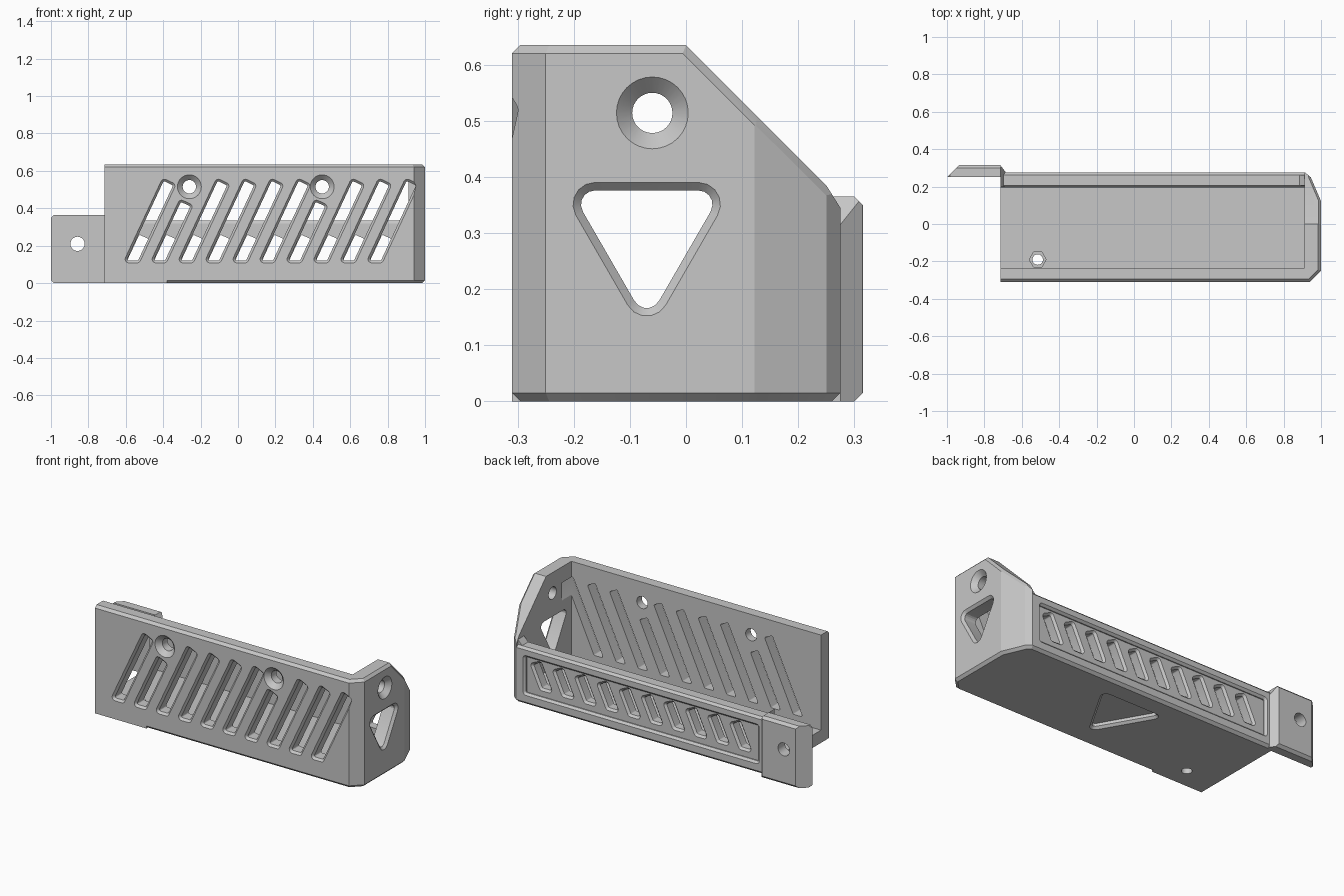
import bpy
import bmesh
from math import cos, sin, tan, pi, radians
from mathutils import Matrix, Vector

cube = bpy.data.objects.get("Cube")
if cube:
    bpy.data.objects.remove(cube, do_unlink=True)

grey = bpy.data.materials.new("plain grey")
grey.use_nodes = True
GREY = (0.57, 0.57, 0.57, 1)
grey.diffuse_color = GREY
grey.node_tree.nodes["Principled BSDF"].inputs["Base Color"].default_value = GREY

LEFT, FRONT, BACK, TOP = -0.715, -0.31, 0.275, 0.635
EDGE = 0.015
LIP = 0.335


def inset(poly, d):
    """Move every side of a counter-clockwise outline inward by d."""
    pts = [Vector(p) for p in poly]
    out = []
    for i, p in enumerate(pts):
        a = (p - pts[i - 1]).normalized()
        b = (pts[(i + 1) % len(pts)] - p).normalized()
        na, nb = Vector((-a.y, a.x)), Vector((-b.y, b.x))
        out.append(p + (na + nb) * d / (1 + na.dot(nb)))
    return out


def rounded(poly, r, steps=5):
    """Replace each corner of a counter-clockwise outline by an arc of radius r."""
    pts = [Vector(p) for p in poly]
    out = []
    for i, p in enumerate(pts):
        a = (pts[i - 1] - p).normalized()
        b = (pts[(i + 1) % len(pts)] - p).normalized()
        half = a.angle(b) / 2
        centre = p + (a + b).normalized() * r / sin(half)
        arm = p + a * r / tan(half) - centre
        for k in range(steps + 1):
            out.append(centre + Matrix.Rotation((pi - 2 * half) * k / steps, 2) @ arm)
    return out


def ngon(u, v, r, n=32):
    return [(u + r * cos(2 * pi * k / n), v + r * sin(2 * pi * k / n)) for k in range(n)]


def place(axis, p, d):
    u, v = p
    return {"x": (d, u, v), "y": (u, d, v), "z": (u, v, d)}[axis]


def closed_volume(bm):
    """Volume of a closed solid, or zero if it has gaps."""
    if not bm.faces or not all(e.is_manifold for e in bm.edges):
        return 0
    return abs(bm.calc_volume())


def trimmed(bm, point, normal):
    """Slice off all beyond a plane, keeping the solid as it was if that leaves gaps."""
    part = bm.copy()
    bmesh.ops.bisect_plane(part, geom=part.verts[:] + part.edges[:] + part.faces[:], dist=1e-5,
                           plane_co=point, plane_no=Vector(normal).normalized(), clear_outer=True)
    bmesh.ops.holes_fill(part, edges=[e for e in part.edges if e.is_boundary], sides=0)
    bmesh.ops.remove_doubles(part, verts=part.verts[:], dist=1e-5)
    bmesh.ops.recalc_face_normals(part, faces=part.faces[:])
    good = closed_volume(part) > 0.5 * closed_volume(bm)
    (bm if good else part).free()
    return part if good else bm


def loft(name, axis, sections, trims=()):
    """Solid through outlines at given depths, trimmed by planes (point, normal)."""
    bm = bmesh.new()
    rings = [[bm.verts.new(place(axis, p, d)) for p in poly] for poly, d in sections]
    bm.faces.new(rings[0])
    bm.faces.new(rings[-1])
    n = len(rings[0])
    for a, b in zip(rings, rings[1:]):
        for i in range(n):
            j = (i + 1) % n
            bm.faces.new((a[i], a[j], b[j], b[i]))
    bmesh.ops.recalc_face_normals(bm, faces=bm.faces[:])
    for point, normal in trims:
        bm = trimmed(bm, point, normal)
    mesh = bpy.data.meshes.new(name)
    bm.to_mesh(mesh)
    bm.free()
    mesh.materials.append(grey)
    obj = bpy.data.objects.new(name, mesh)
    bpy.context.scene.collection.objects.link(obj)
    return obj


def measure(mesh):
    bm = bmesh.new()
    bm.from_mesh(mesh)
    volume = closed_volume(bm)
    span = sum(max(v.co[i] for v in bm.verts) - min(v.co[i] for v in bm.verts)
               for i in range(3)) if volume else 0
    bm.free()
    return volume, span


def cut(target, cutter):
    """Subtract the cutter with the first solver that gives a sound solid."""
    cutter.hide_render = True
    volume, span = measure(target.data)
    for solver in ("EXACT", "MANIFOLD", "FLOAT"):
        mod = target.modifiers.new("cut", "BOOLEAN")
        mod.operation, mod.solver, mod.object = "DIFFERENCE", solver, cutter
        graph = bpy.context.evaluated_depsgraph_get()
        mesh = bpy.data.meshes.new_from_object(target.evaluated_get(graph))
        target.modifiers.remove(mod)
        new_volume, new_span = measure(mesh)
        if 0.2 * volume < new_volume < volume and abs(span - new_span) < 0.01:
            target.data = mesh
            break
    bpy.data.objects.remove(cutter, do_unlink=True)


def prism(name, axis, poly, d0, d1, trims=()):
    return loft(name, axis, [(poly, d0), (poly, d1)], trims)


def chamfered_cut(target, axis, poly, face, end, d):
    """Cut an outline from face to end, with a chamfer of size d at the face."""
    s = 1 if end > face else -1
    inner = inset(poly, d)
    cut(target, loft("cutter", axis, [(inset(poly, -0.01), face - 0.01 * s),
                                      (inner, face + d * s), (inner, end)]))


def slot(x, z0, z1, half=0.044, angle=radians(65)):
    """Leaning slot with a level foot and a square head."""
    left = Vector((x - half + (z1 - z0) / tan(angle), z1))
    right = left + Vector((sin(angle), -cos(angle))) * 2 * half * sin(angle)
    return rounded([(x - half, z0), (x + half, z0), right, left], 0.02)


def triangle(u, v, half, r):
    return rounded([(u - half, v), (u, v - half * 3 ** 0.5), (u + half, v)], r)


# Outer block of the tray, with chamfered edges and a sloping end
plan = [(LEFT, FRONT), (0.94, FRONT), (1, -0.25), (1, 0.122), (0.945, 0.25), (0.915, BACK), (LEFT, BACK)]
trims = [((0, 0, TOP), (0, 1, 1)), ((0, 0.25, 0.385), (0, 0.04, 0.025)),
         ((1, 0, TOP - 0.021), (1, 0.7, 0.7)), ((1, 0.122, 0.494), (0.92, 0.99, 0.6))]
for i, (a, b) in enumerate(zip(plan, plan[1:])):
    side = Vector((b[1] - a[1], a[0] - b[0], 0)).normalized()
    start = Vector((a[0], a[1], 0))
    trims.append((start + Vector((0, 0, EDGE)), side - Vector((0, 0, 1))))
    if i < 3:
        trims.append((start + Vector((0, 0, TOP - EDGE)), side + Vector((0, 0, 1))))
tray = prism("tray", "z", plan, 0, TOP, trims)

# Hollow, open to the left and above the low back wall
hollow = [(-0.235, 0.075), (0.195, 0.075), (0.195, LIP - EDGE), (0.205, LIP), (0.262, LIP),
          (0.312, LIP - 0.05), (0.5, LIP - 0.05), (0.5, 1), (-0.235, 1)]
cut(tray, prism("cutter", "x", hollow, -2, 0.912))

# Sunken panel on the back wall
panel = rounded([(-0.67, 0.055), (0.87, 0.055), (0.87, 0.29), (-0.67, 0.29)], 0.02)
chamfered_cut(tray, "y", panel, BACK, BACK - 0.018, 0.012)

# Leaning slots in both long walls, shortened below the screw holes
for k in range(10):
    x = -0.571 + 0.1443 * k
    chamfered_cut(tray, "y", slot(x, 0.108, 0.45 if k in (1, 6) else 0.562), FRONT, -0.15, 0.012)
    chamfered_cut(tray, "y", slot(x, 0.1, 0.275), BACK - 0.018, 0.1, 0.012)

# Countersunk screw holes
for x in (-0.26, 0.45):
    chamfered_cut(tray, "y", ngon(x, 0.515, 0.064), FRONT, -0.15, 0.028)
chamfered_cut(tray, "x", ngon(-0.06, 0.514, 0.064), 1, 0.85, 0.028)

# Triangular window in the end wall and triangular pocket under the floor
chamfered_cut(tray, "x", triangle(-0.07, 0.39, 0.16, 0.039), 1, 0.85, 0.014)
chamfered_cut(tray, "z", triangle(0.14, 0.16, 0.21, 0.03), 0, 0.03, 0.013)

# Nut trap and bolt hole in the floor
cut(tray, prism("cutter", "z", ngon(-0.515, -0.19, 0.045, 6), 0.035, 0.2))
cut(tray, prism("cutter", "z", ngon(-0.515, -0.19, 0.028), -0.1, 0.2))

# Square lower edge on the left part of the front
prism("lower_front_edge", "x", [(FRONT, 0), (FRONT + EDGE, 0), (FRONT, EDGE)], LEFT, -0.38)

# Mounting tab with a chamfered outline and a screw hole
OUT = 0.315
tab_plan = [(-1, 0.25), (LEFT, 0.25), (LEFT, OUT), (-0.935, OUT)]
tab = prism("mounting_tab", "z", tab_plan, 0, 0.365,
            [((0, OUT, 0.35), (0, 1, 1)), ((0, OUT, EDGE), (0, 1, -1)),
             ((-1, 0, 0.35), (-1, 0, 1)), ((-1, 0, EDGE), (-1, 0, -1))])
cut(tab, prism("cutter", "y", ngon(-0.858, 0.21, 0.038), 0, 1))

# Shoulder joining the tab to the back wall
shoulder_plan = [(LEFT, 0.198), (-0.685, 0.198), (-0.685, BACK), (LEFT, OUT)]
prism("tab_shoulder", "z", shoulder_plan, 0, 0.365,
      [((0, OUT, 0.35), (0, 1, 1)), ((0, OUT, EDGE), (0, 1, -1)), ((LEFT, 0, 0.365), (0.05, 0, 0.03))])

# Small ramp where the back wall meets the end wall
prism("corner_ramp", "y", [(0.885, LIP), (0.913, LIP), (0.913, 0.365)], 0.205, 0.262)

# Smooth only the round holes and corners
bpy.ops.object.select_all(action="DESELECT")
tray.select_set(True)
tab.select_set(True)
bpy.context.view_layer.objects.active = tray
bpy.ops.object.shade_smooth_by_angle(angle=radians(20))
